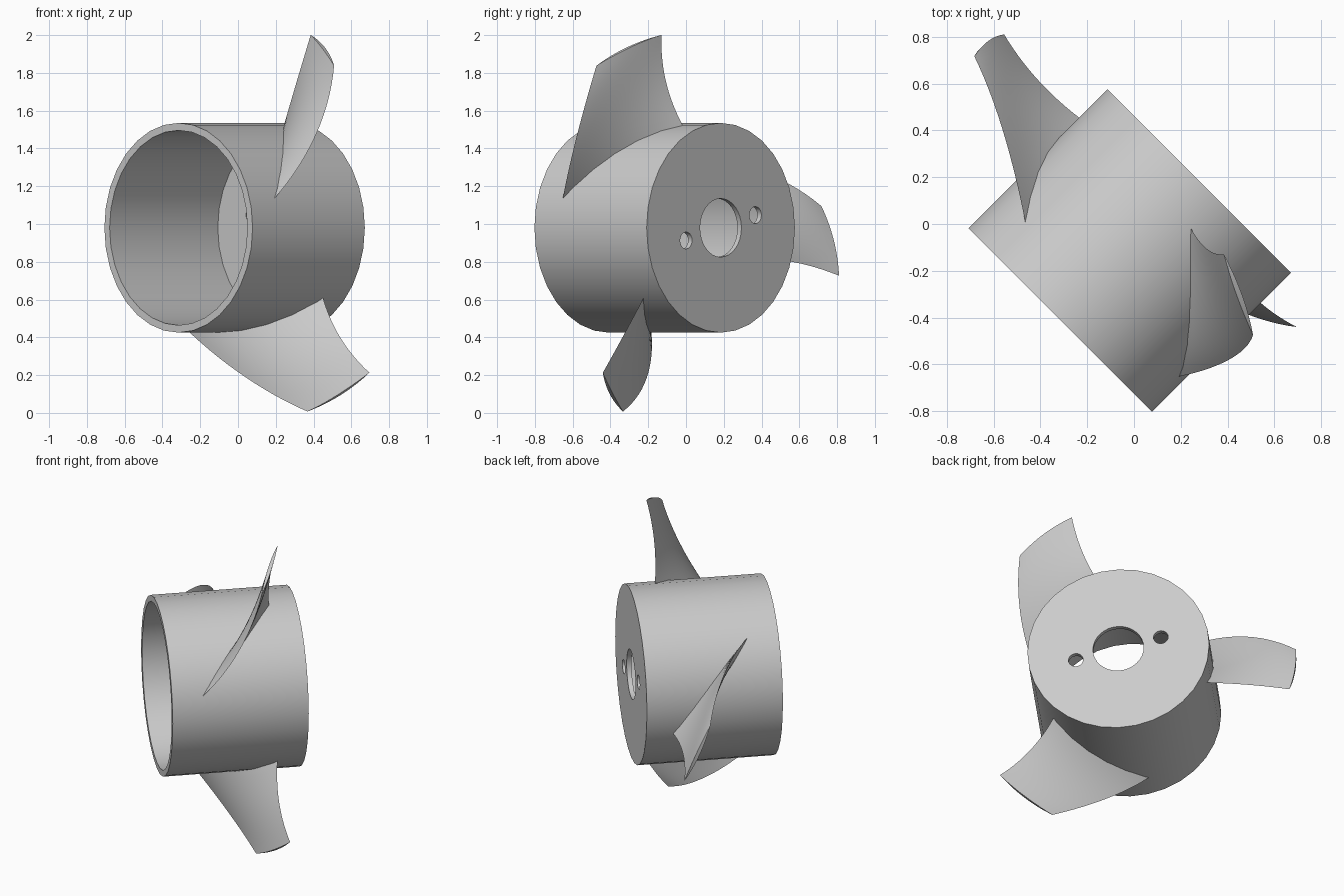
import bpy, bmesh
from math import sin, cos, pi, radians
from mathutils import Matrix, Vector

cube = bpy.data.objects.get("Cube")
if cube:
    bpy.data.objects.remove(cube, do_unlink=True)

grey = bpy.data.materials.new("light grey")
grey.use_nodes = True
colour = (0.6, 0.6, 0.6, 1)
grey.diffuse_color = colour
grey.node_tree.nodes["Principled BSDF"].inputs["Base Color"].default_value = colour

# Local frame: x runs along the rotor axis from the open end to the closed end
FRAME = Matrix.Translation((-0.315, -0.41, 0.98)) @ Matrix.Rotation(pi / 4, 4, 'Z')
LENGTH, OUTER, INNER, FLOOR = 0.84, 0.555, 0.516, 0.03
TIP = 1.063


def finish(name, bm):
    """Turn a bmesh into a placed object with the grey material."""
    bmesh.ops.recalc_face_normals(bm, faces=bm.faces)
    mesh = bpy.data.meshes.new(name)
    bm.to_mesh(mesh)
    bm.free()
    mesh.materials.append(grey)
    obj = bpy.data.objects.new(name, mesh)
    bpy.context.collection.objects.link(obj)
    obj.matrix_world = FRAME
    return obj


def activate(obj):
    bpy.ops.object.select_all(action='DESELECT')
    obj.select_set(True)
    bpy.context.view_layer.objects.active = obj


def smooth(obj):
    activate(obj)
    bpy.ops.object.shade_smooth_by_angle(angle=radians(30))


def polar(t, r, angle):
    return Vector((t, r * cos(angle), r * sin(angle)))


def skin(bm, rings, closed):
    """Join successive loops of vertices with quads."""
    pairs = list(zip(rings, rings[1:]))
    if closed:
        pairs.append((rings[-1], rings[0]))
    for a, b in pairs:
        for i in range(len(a)):
            j = (i + 1) % len(a)
            bm.faces.new((a[i], a[j], b[j], b[i]))


# Cup-shaped hub with a central bore in its floor
def build_hub(sides=32):
    profile = [(0, OUTER), (LENGTH, OUTER), (LENGTH, 0.155),
               (LENGTH - FLOOR, 0.155), (LENGTH - FLOOR, INNER), (0, INNER)]
    bm = bmesh.new()
    rings = [[bm.verts.new(polar(t, r, 2 * pi * k / sides)) for t, r in profile]
             for k in range(sides)]
    skin(bm, rings, True)
    return finish("hub", bm)


hub = build_hub()

# Two small bolt holes in the floor
for turn in (0, pi):
    bm = bmesh.new()
    place = Matrix.Translation(polar(LENGTH, 0.268, radians(14.5) + turn))
    bmesh.ops.create_cone(bm, cap_ends=True, segments=20, radius1=0.045, radius2=0.045,
                          depth=0.2, matrix=place @ Matrix.Rotation(pi / 2, 4, 'Y'))
    cutter = finish("bolt_hole_cutter", bm)
    cutter.hide_render = True
    activate(hub)
    cut = hub.modifiers.new("bolt_hole", 'BOOLEAN')
    cut.operation, cut.solver, cut.object = 'DIFFERENCE', 'EXACT', cutter
    bpy.ops.object.modifier_apply(modifier=cut.name)
    bpy.data.objects.remove(cutter, do_unlink=True)
smooth(hub)


# Twisted, tapering blade with a thin lens section
def blade_point(u, v, side, turn):
    r = OUTER + (TIP - OUTER) * u
    sweep = 4 * u * (1 - u)
    lead_t = 0.191 + 0.346 * u + 0.038 * sweep
    lead_a = radians(163.4 - 37.2 * u) - 0.046 * sweep / r
    trail_t = 0.672 + 0.021 * u - 0.025 * sweep
    trail_a = radians(102.2 + 4 * u) + 0.031 * sweep / r
    offset = side * 0.02 * (1 - 0.4 * u) * 4 * v * (1 - v)
    t = lead_t + (trail_t - lead_t) * v + 0.77 * offset
    a = lead_a + (trail_a - lead_a) * v + 0.63 * offset / r
    return polar(t, r, a + turn)


def build_blade(name, turn, rows=14, cols=16):
    section = [(k / cols, 1) for k in range(cols)]
    section += [(1 - k / cols, -1) for k in range(cols)]
    bm = bmesh.new()
    rings = []
    for i in range(rows + 1):
        u = -0.03 + 1.03 * i / rows
        rings.append([bm.verts.new(blade_point(u, v, s, turn)) for v, s in section])
    skin(bm, rings, False)
    # Root and tip caps follow the curve of the section
    for ring in (rings[0], rings[-1]):
        n = len(ring)
        for k in range(cols):
            corners = [ring[k], ring[k + 1], ring[(n - k - 1) % n], ring[(n - k) % n]]
            bm.faces.new(list(dict.fromkeys(corners)))
    smooth(finish(name, bm))


for index, name in enumerate(("upper_blade", "lower_blade", "rear_blade")):
    build_blade(name, index * 2 * pi / 3)
